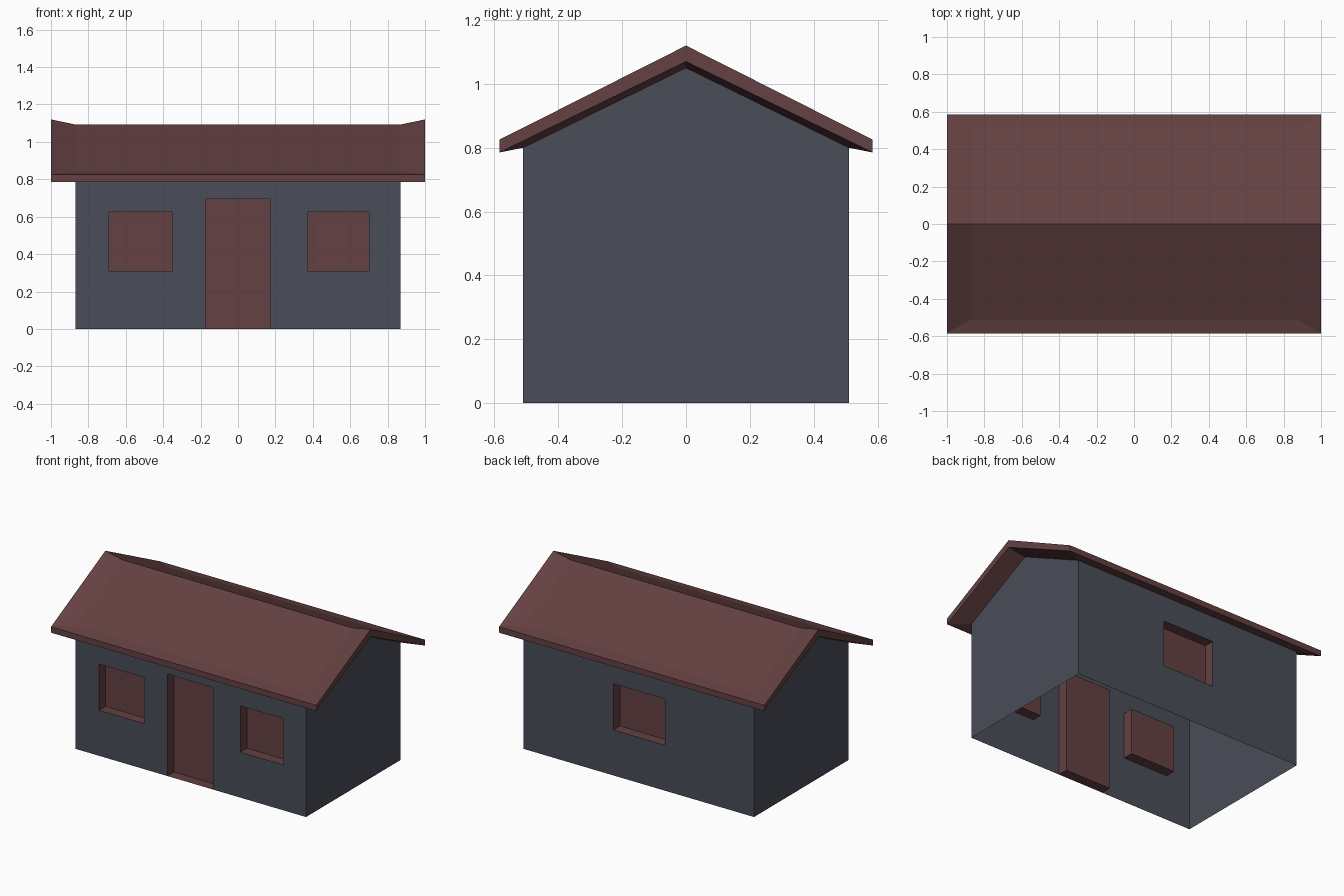
import bpy, bmesh

if "Cube" in bpy.data.objects:
    bpy.data.objects.remove(bpy.data.objects["Cube"])

HX, HY = 0.87, 0.51      # half length and half depth of the house
EAVE, PEAK = 0.80, 1.05  # wall top and gable top
DEPTH = 0.07             # how far door and windows are set back


def material(name, rgb):
    m = bpy.data.materials.new(name)
    m.diffuse_color = (*rgb, 1)
    m.use_nodes = True
    m.node_tree.nodes["Principled BSDF"].inputs["Base Color"].default_value = m.diffuse_color
    return m


SLATE = material("slate", (0.068, 0.075, 0.098))
MAROON = material("maroon", (0.128, 0.052, 0.054))


def make(name, faces, mat):
    """Object from faces given as lists of points, shared points merged."""
    bm = bmesh.new()
    for pts in faces:
        bm.faces.new([bm.verts.new(p) for p in pts])
    bmesh.ops.remove_doubles(bm, verts=bm.verts, dist=1e-5)
    me = bpy.data.meshes.new(name)
    bm.to_mesh(me)
    bm.free()
    me.materials.append(mat)
    ob = bpy.data.objects.new(name, me)
    bpy.context.collection.objects.link(ob)
    return ob


def wall(holes, side):
    """Long wall at y = side * HY, as grid cells left open at the holes."""
    xs = sorted({-HX, HX} | {v for h in holes for v in h[:2]})
    zs = sorted({0, EAVE} | {v for h in holes for v in h[2:]})
    faces = []
    for x0, x1 in zip(xs, xs[1:]):
        for z0, z1 in zip(zs, zs[1:]):
            cx, cz = (x0 + x1) / 2, (z0 + z1) / 2
            if any(h[0] < cx < h[1] and h[2] < cz < h[3] for h in holes):
                continue
            f = [(x, side * HY, z) for x, z in ((x0, z0), (x1, z0), (x1, z1), (x0, z1))]
            faces.append(f[::-side])
    return faces


def recess(name, hole, side):
    """Panel set back into the wall, with its four reveals."""
    x0, x1, z0, z1 = hole
    rect = ((x0, z0), (x1, z0), (x1, z1), (x0, z1))
    a = [(x, side * HY, z) for x, z in rect]
    b = [(x, side * (HY - DEPTH), z) for x, z in rect]
    faces = [b] + [[a[i], a[(i + 1) % 4], b[(i + 1) % 4], b[i]] for i in range(4)]
    make(name, [f[::-side] for f in faces], MAROON)


# openings: x0, x1, z0, z1
front = {
    "front_window_left": (-0.69, -0.35, 0.31, 0.625),
    "door": (-0.175, 0.17, 0, 0.695),
    "front_window_right": (0.375, 0.70, 0.31, 0.625),
}
back = {"back_window": (-0.20, 0.19, 0.31, 0.625)}

# walls: open-bottomed shell with two gable ends
shell = wall(list(front.values()), -1) + wall(list(back.values()), 1)
gable = ((-HY, 0), (HY, 0), (HY, EAVE), (0, PEAK), (-HY, EAVE))
for s in (-1, 1):
    shell.append([(s * HX, y, z) for y, z in gable][::s])
make("walls", shell, SLATE)

# door and windows
for side, group in ((-1, front), (1, back)):
    for name, hole in group.items():
        recess(name, hole, side)


# roof: soffit, fascia, raised border and the sunken main slopes
def ring(a, b, z_eave, z_ridge):
    return [(-a, -b, z_eave), (a, -b, z_eave), (a, 0, z_ridge),
            (a, b, z_eave), (-a, b, z_eave), (-a, 0, z_ridge)]


rings = [ring(HX, HY, EAVE, PEAK), ring(1, 0.585, 0.785, 1.07),
         ring(1, 0.585, 0.825, 1.12), ring(HX, HY, 0.843, 1.093)]
roof = []
for p, q in zip(rings, rings[1:]):
    for i in range(6):
        j = (i + 1) % 6
        roof.append([p[i], p[j], q[j], q[i]])
top = rings[-1]
roof += [[top[i] for i in (0, 1, 2, 5)], [top[i] for i in (5, 2, 3, 4)]]
make("roof", roof, MAROON)
